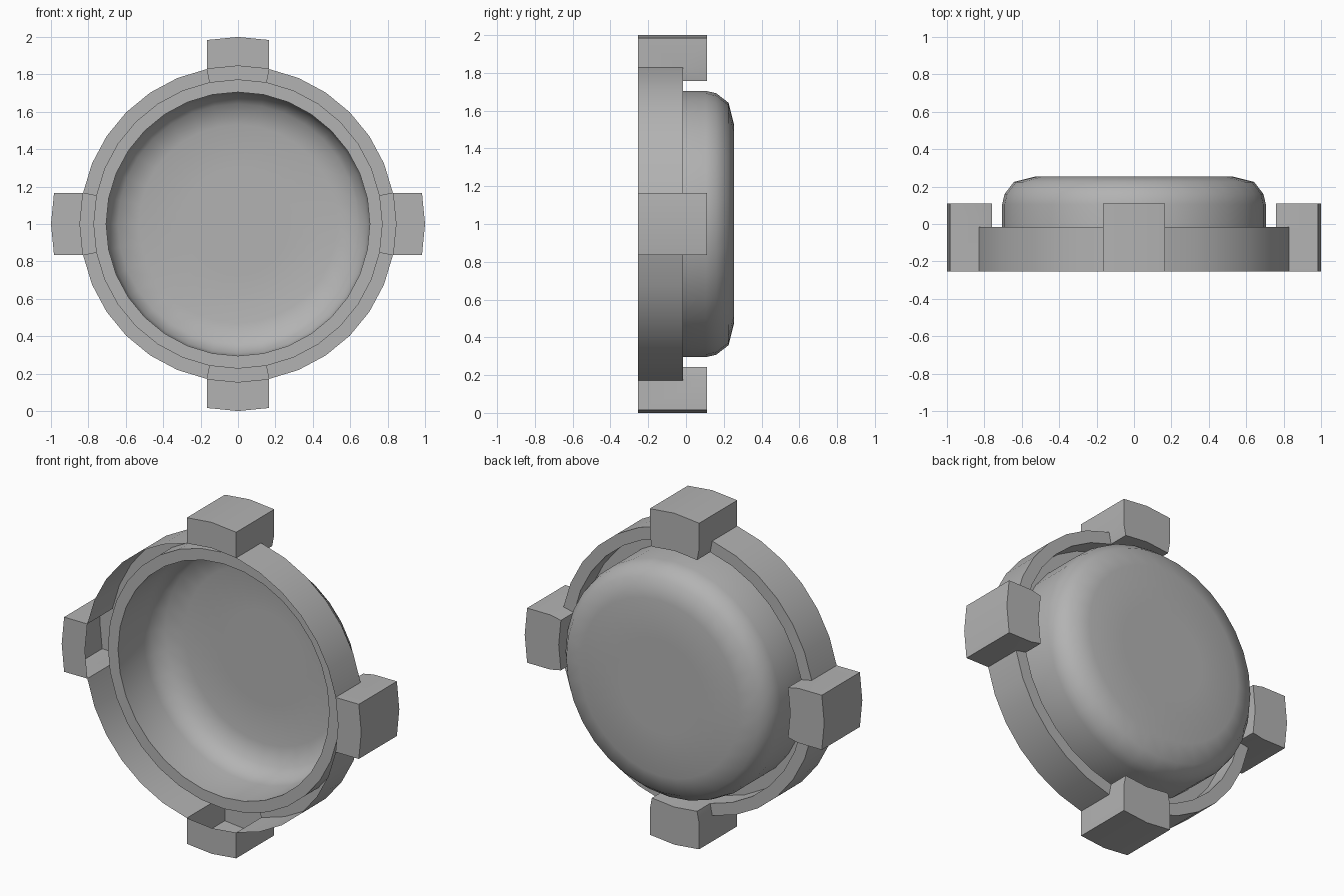
import bpy, bmesh, math

if "Cube" in bpy.data.objects:
    bpy.data.objects.remove(bpy.data.objects["Cube"])

SEG = 32
CZ = 1.0
FRONT, STEP, FLANGE, TAB_BACK, BACK = -0.253, -0.015, -0.137, 0.11, 0.253
R_OUT, R_IN, R_DISH, R_TAB = 0.845, 0.773, 0.705, 1.0

bm = bmesh.new()


def pt(r, y, i, push=0.0, mid=0):
    """Point on the lathe; push moves it outward along the direction of segment mid."""
    a, m = 2 * math.pi * i / SEG, 2 * math.pi * mid / SEG
    return (r * math.cos(a) + push * math.cos(m), y,
            CZ + r * math.sin(a) + push * math.sin(m))


def face(points):
    return bm.faces.new([bm.verts.new(p) for p in points])


# Thin-walled cap: outer band, back step, inner wall, flange, rounded dish
profile = [(R_OUT, FRONT), (R_OUT, STEP), (R_IN, STEP), (R_IN, FLANGE),
           (R_DISH, FLANGE), (R_DISH, 0.105), (0.692, 0.16), (0.642, 0.225),
           (0.53, BACK), (0.28, BACK)]
tabs = [0, SEG // 4, SEG // 2, 3 * SEG // 4]
open_segments = {(t + d) % SEG for t in tabs for d in (-1, 0)}

for k in range(len(profile) - 1):
    (r0, y0), (r1, y1) = profile[k], profile[k + 1]
    for i in range(SEG):
        if k < 2 and i in open_segments:
            continue
        face([pt(r0, y0, i), pt(r0, y0, i + 1), pt(r1, y1, i + 1), pt(r1, y1, i)])
for i in range(SEG):
    face([pt(0.28, BACK, i), pt(0.28, BACK, i + 1), (0, BACK, CZ)])

# Four hollow lugs, open to the channel behind the band
PUSH = R_TAB - R_OUT
for t in tabs:
    section = [(R_OUT, FRONT, 0), (R_OUT, FRONT, PUSH), (R_OUT, TAB_BACK, PUSH),
               (R_OUT, TAB_BACK, 0), (R_IN, TAB_BACK, 0), (R_IN, STEP, 0)]
    cols = [[pt(r, y, t + d, p, t) for r, y, p in section] for d in (-1, 0, 1)]
    for c0, c1 in zip(cols, cols[1:]):
        for j in range(len(section) - 1):
            face([c0[j], c1[j], c1[j + 1], c0[j + 1]])
    for col, d in ((cols[0], -1), (cols[2], 1)):
        corner = pt(R_OUT, STEP, t + d)
        face([col[0], col[1], col[2], col[3], corner])
        face([corner, col[3], col[4], col[5]])

# Weld and point the normals outward
bmesh.ops.remove_doubles(bm, verts=bm.verts, dist=0.0005)
bmesh.ops.recalc_face_normals(bm, faces=bm.faces)
bm.faces.ensure_lookup_table()
cap = max(bm.faces, key=lambda f: f.calc_center_median().y)
if cap.normal.y < 0:
    bmesh.ops.reverse_faces(bm, faces=bm.faces)

mesh = bpy.data.meshes.new("lugged_cap")
bm.to_mesh(mesh)
bm.free()
obj = bpy.data.objects.new("lugged_cap", mesh)
bpy.context.collection.objects.link(obj)
bpy.context.view_layer.objects.active = obj
obj.select_set(True)

# Darker grey; smooth dish with crisp steps
grey = bpy.data.materials.new("dark_grey")
grey.diffuse_color = (0.45, 0.45, 0.45, 1)
grey.use_nodes = True
grey.node_tree.nodes["Principled BSDF"].inputs["Base Color"].default_value = grey.diffuse_color
mesh.materials.append(grey)
bpy.ops.object.shade_smooth_by_angle(angle=math.radians(50))
